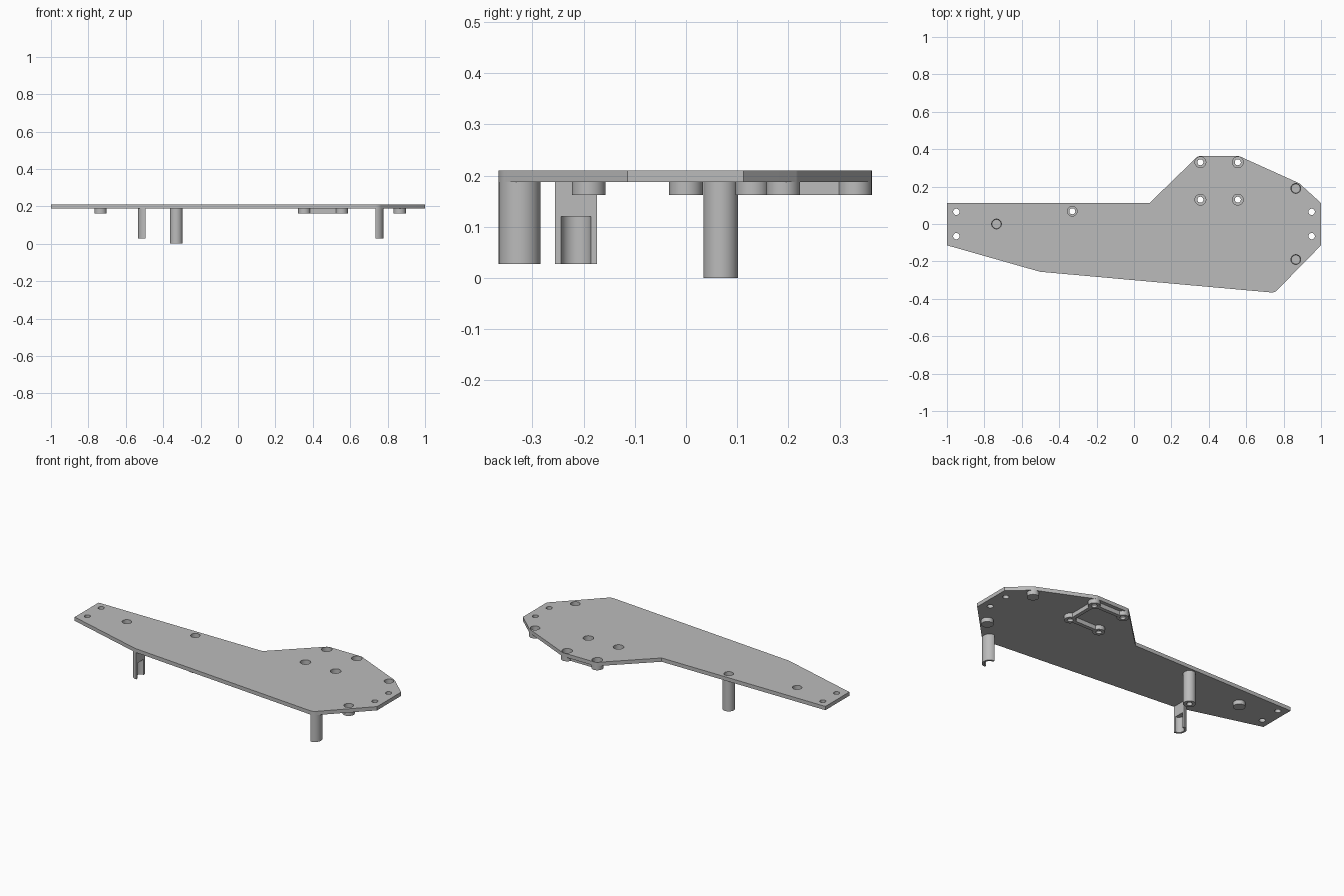
import bpy, bmesh
from math import radians, cos, sin, pi
from mathutils import Matrix

if "Cube" in bpy.data.objects:
    bpy.data.objects.remove(bpy.data.objects["Cube"])

grey = bpy.data.materials.new("plain grey")
grey.use_nodes = True
COLOUR = (0.5, 0.5, 0.5, 1)
grey.diffuse_color = COLOUR
grey.node_tree.nodes["Principled BSDF"].inputs["Base Color"].default_value = COLOUR

TOP, UNDER, BOSS_Z, POST_Z, SLOT_Z = 0.21, 0.1875, 0.162, 0.027, 0.12
BOSS_R, HALF_R = 0.033, 0.041


def finish(bm, name):
    bmesh.ops.remove_doubles(bm, verts=bm.verts, dist=1e-5)
    bmesh.ops.recalc_face_normals(bm, faces=bm.faces)
    mesh = bpy.data.meshes.new(name)
    bm.to_mesh(mesh)
    bm.free()
    mesh.materials.append(grey)
    obj = bpy.data.objects.new(name, mesh)
    bpy.context.collection.objects.link(obj)
    bpy.ops.object.select_all(action='DESELECT')
    obj.select_set(True)
    bpy.context.view_layer.objects.active = obj
    bpy.ops.object.shade_smooth_by_angle(angle=radians(30))
    return obj


def arc(x, y, r, start, end, steps):
    angles = [radians(start + (end - start) * i / steps) for i in range(steps + 1)]
    return [(x + r * cos(a), y + r * sin(a)) for a in angles]


def slab(name, loops, low, high):
    """Extrude an outline, with optional hole loops, between two heights."""
    bm = bmesh.new()
    for loop in loops:
        verts = [bm.verts.new((x, y, low)) for x, y in loop]
        for a, b in zip(verts, verts[1:] + verts[:1]):
            bm.edges.new((a, b))
    bmesh.ops.triangle_fill(bm, edges=bm.edges[:], use_beauty=True)
    grown = bmesh.ops.extrude_face_region(bm, geom=bm.faces[:])["geom"]
    moved = [v for v in grown if isinstance(v, bmesh.types.BMVert)]
    bmesh.ops.translate(bm, verts=moved, vec=(0, 0, high - low))
    return finish(bm, name)


def lathe(name, x, y, profile, closed):
    """Turn a radius/height profile about a vertical axis."""
    bm = bmesh.new()
    verts = [bm.verts.new((r, 0, z)) for r, z in profile]
    pairs = list(zip(verts, verts[1:]))
    if closed:
        pairs.append((verts[-1], verts[0]))
    edges = [bm.edges.new(p) for p in pairs]
    bmesh.ops.spin(bm, geom=verts + edges, cent=(0, 0, 0), axis=(0, 0, 1),
                   angle=2 * pi, steps=32)
    bmesh.ops.translate(bm, verts=bm.verts, vec=(x, y, 0))
    return finish(bm, name)


screw_holes = [(x, y) for x in (-0.95, 0.95) for y in (-0.065, 0.065)]
pockets = [(-0.735, 0), (0.865, 0.19), (0.865, -0.19)]
standoffs = [(x, y) for x in (0.355, 0.555) for y in (0.13, 0.33)]
tall_post = (-0.33, 0.068)
left_half, right_half = (0.736, -0.325), (-0.494, -0.215)

# Plate: outline wraps around the posts and bosses at its corners
outline = ([(-1, -0.114)]
           + arc(*right_half, HALF_R, 254, 265, 3)
           + arc(*left_half, HALF_R, 265, 315, 8)
           + [(1, -0.114), (1, 0.112)]
           + arc(*pockets[1], BOSS_R, 47, 66, 4)
           + arc(*standoffs[3], BOSS_R, 66, 90, 4)
           + arc(*standoffs[1], BOSS_R, 90, 135, 6)
           + [(0.083, 0.112), (-1, 0.112)])


def hole(centre, r):
    return arc(*centre, r, 0, 360, 32)[:-1]


holes = ([hole(c, 0.017) for c in screw_holes]
         + [hole(c, 0.026) for c in pockets + [tall_post]]
         + [hole(c, 0.029) for c in standoffs])
slab("plate", [outline] + holes, UNDER, TOP)

# Closed cups under the blind pockets
for c in pockets:
    lathe("pocket_cup", *c, [(0, 0.17), (0.024, 0.17), (0.026, UNDER), (BOSS_R, UNDER),
                             (BOSS_R, BOSS_Z), (0, BOSS_Z)], False)


# Counterbored tubes: four short standoffs and one tall post
def tube(name, centre, outer, counterbore, floor, bottom):
    lathe(name, *centre, [(counterbore, UNDER), (outer, UNDER), (outer, bottom),
                          (0.016, bottom), (0.016, floor), (counterbore, floor)], True)


for c in standoffs:
    tube("standoff", c, BOSS_R, 0.029, 0.175, BOSS_Z)
tube("tall_post", tall_post, 0.034, 0.026, 0.175, 0)


# Ribs joining the standoffs on three sides
def rib(a, b):
    w = 0.011
    (x0, x1), (y0, y1) = sorted((a[0], b[0])), sorted((a[1], b[1]))
    if x0 == x1:
        x0, x1, y0, y1 = x0 - w, x1 + w, y0 + 0.031, y1 - 0.031
    else:
        x0, x1, y0, y1 = x0 + 0.031, x1 - 0.031, y0 - w, y1 + w
    slab("rib", [[(x0, y0), (x1, y0), (x1, y1), (x0, y1)]], BOSS_Z, UNDER)


rib(standoffs[0], standoffs[2])
rib(standoffs[2], standoffs[3])
rib(standoffs[3], standoffs[1])

# Half-round posts with a hollow lower half, open toward each other
for name, centre, start in (("left_half_post", left_half, -90),
                            ("right_half_post", right_half, 90)):
    outer = arc(*centre, HALF_R, start, start + 180, 20)
    inner = arc(*centre, 0.029, start + 180, start, 20)
    slab(name + "_shell", [outer + inner], POST_Z, SLOT_Z)
    slab(name + "_core", [outer], SLOT_Z, UNDER)
